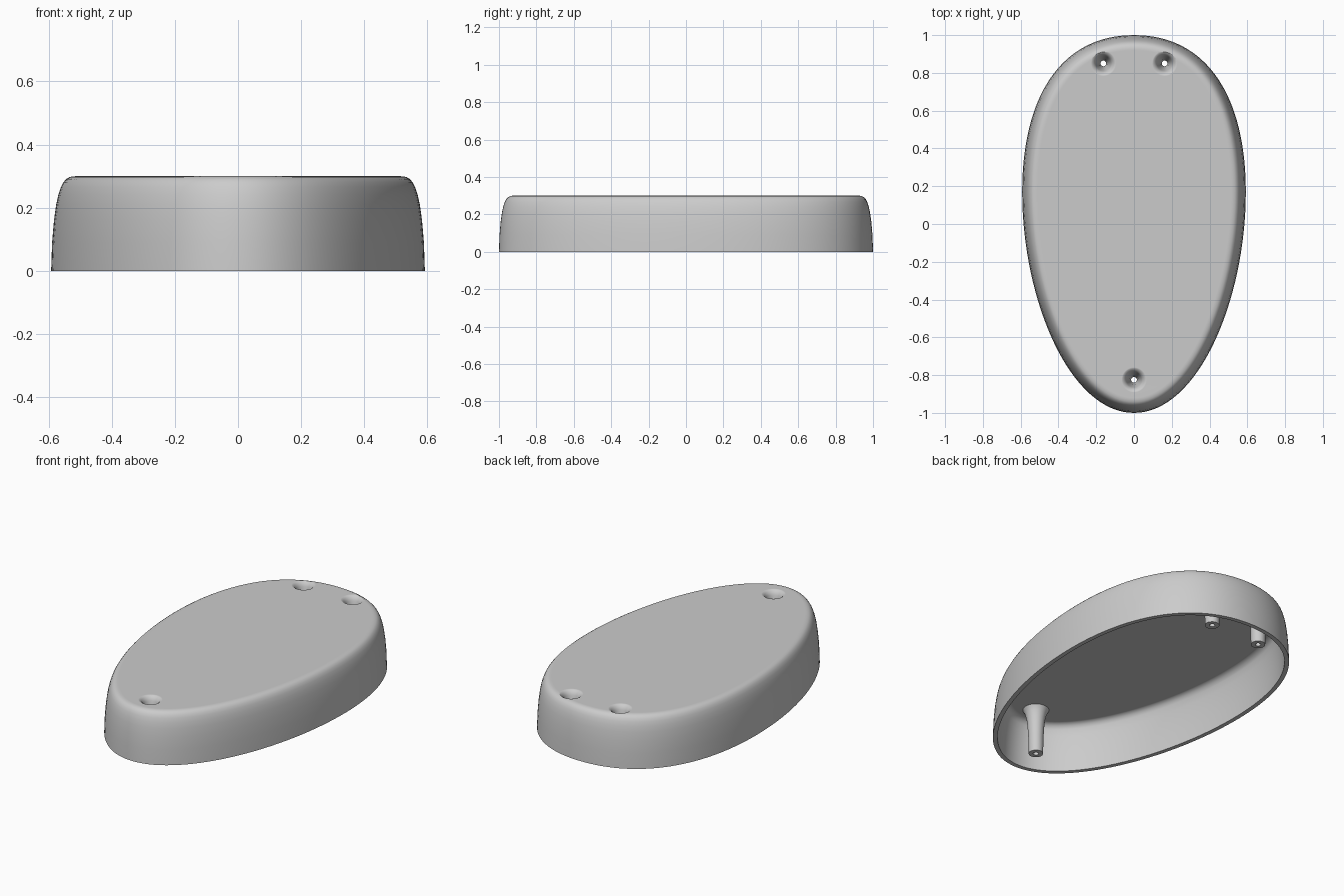
import bpy, bmesh, math
from mathutils import Vector
from mathutils.geometry import interpolate_bezier

cube = bpy.data.objects.get("Cube")
if cube:
    bpy.data.objects.remove(cube, do_unlink=True)

grey = bpy.data.materials.new("plain grey")
grey.use_nodes = True
grey.diffuse_color = (0.6, 0.6, 0.6, 1)
grey.node_tree.nodes["Principled BSDF"].inputs["Base Color"].default_value = (0.6, 0.6, 0.6, 1)


def loft(name, rings):
    """Closed solid through equal-length rings of points, capped at both ends."""
    bm = bmesh.new()
    loops = [[bm.verts.new(p) for p in ring] for ring in rings]
    n = len(loops[0])
    for a, b in zip(loops, loops[1:]):
        for i in range(n):
            j = (i + 1) % n
            bm.faces.new((a[i], a[j], b[j], b[i]))
    bm.faces.new(loops[0])
    bm.faces.new(loops[-1])
    bmesh.ops.recalc_face_normals(bm, faces=bm.faces)
    mesh = bpy.data.meshes.new(name)
    bm.to_mesh(mesh)
    bm.free()
    mesh.materials.append(grey)
    obj = bpy.data.objects.new(name, mesh)
    bpy.context.collection.objects.link(obj)
    return obj


def lathe(name, profile, x, y, sides=40):
    angles = [math.tau * i / sides for i in range(sides)]
    return loft(name, [[(x + r * math.cos(a), y + r * math.sin(a), z) for a in angles]
                       for r, z in profile])


def activate(obj):
    bpy.ops.object.select_all(action="DESELECT")
    obj.select_set(True)
    bpy.context.view_layer.objects.active = obj


def cut(obj, cutter):
    activate(obj)
    mod = obj.modifiers.new("hole", "BOOLEAN")
    mod.operation = "DIFFERENCE"
    mod.solver = "EXACT"
    mod.object = cutter
    bpy.ops.object.modifier_apply(modifier=mod.name)


# Egg-shaped outline: right half from two curves, then mirrored
back, side, front = Vector((0, 1)), Vector((0.592, 0.17)), Vector((0, -1))
upper = interpolate_bezier(back, Vector((0.39, 1)), Vector((0.592, 0.67)), side, 33)
lower = interpolate_bezier(side, Vector((0.592, -0.4)), Vector((0.34, -1)), front, 33)
half = [p.to_2d() for p in upper + lower[1:]]
outline = half + [Vector((-p.x, p.y)) for p in half[-2:0:-1]]


def inset_ring(distance, z):
    ring = []
    for i, p in enumerate(outline):
        along = (outline[(i + 1) % len(outline)] - outline[i - 1]).normalized()
        q = p + Vector((along.y, -along.x)) * distance
        ring.append((q.x, q.y, z))
    return ring


# Hollow cover: inside ceiling, inner wall, rim, outer wall, rounded top edge
inner = [(0.09, 0.274), (0.075, 0.272), (0.06, 0.262), (0.05, 0.245),
         (0.042, 0.21), (0.034, 0.15), (0.028, 0.08), (0.025, 0)]
outer = [(0, 0), (0.003, 0.09), (0.009, 0.16), (0.016, 0.21), (0.023, 0.242),
         (0.031, 0.266), (0.039, 0.281), (0.048, 0.291), (0.058, 0.297),
         (0.07, 0.2995), (0.08, 0.3)]
cover = loft("cover", [inset_ring(d, z) for d, z in inner + outer])

# Flared screw posts with countersunk holes running right through
post_profile = [(0.039, 0.004), (0.041, 0.1), (0.045, 0.17), (0.05, 0.215),
                (0.057, 0.245), (0.064, 0.262), (0.072, 0.276)]
hole_profile = [(0.015, -0.02), (0.015, 0.12), (0.024, 0.2), (0.032, 0.24),
                (0.038, 0.265), (0.044, 0.281), (0.051, 0.292), (0.06, 0.298),
                (0.07, 0.301)]
spots = {"front_post": (0, -0.825), "back_left_post": (0.162, 0.85),
         "back_right_post": (-0.162, 0.85)}
parts = [cover]
for name, (x, y) in spots.items():
    post = lathe(name, post_profile, x, y)
    cutter = lathe(name + "_cutter", hole_profile, x, y)
    cutter.hide_render = True
    cut(cover, cutter)
    cut(post, cutter)
    bpy.data.objects.remove(cutter, do_unlink=True)
    parts.append(post)

# Smooth shading with crisp rims
for obj in parts:
    activate(obj)
    bpy.ops.object.shade_smooth_by_angle(angle=math.radians(35))
    weighted = obj.modifiers.new("even normals", "WEIGHTED_NORMAL")
    weighted.keep_sharp = True
